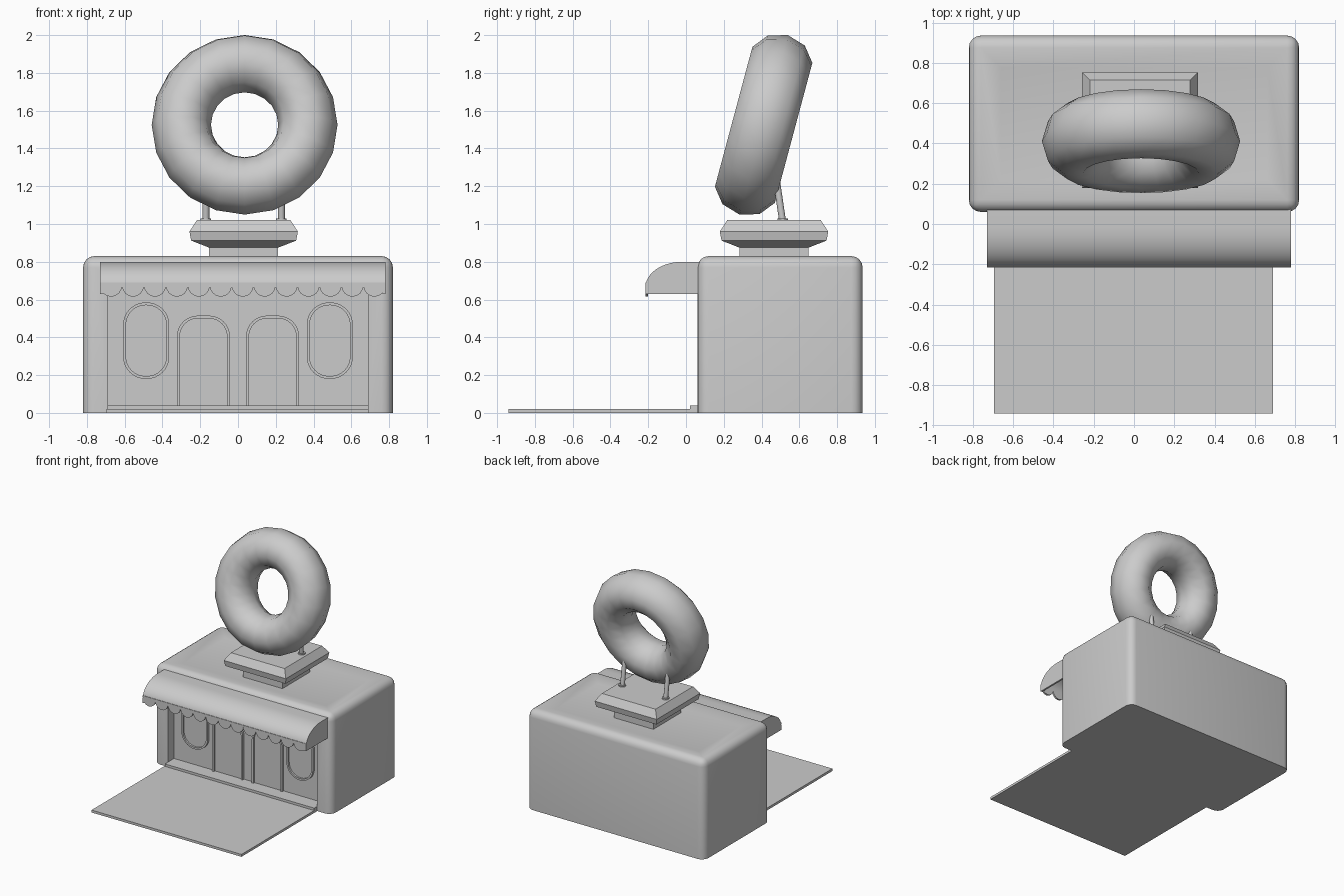
import bpy, bmesh, math
from mathutils import Matrix, Vector

cube = bpy.data.objects.get("Cube")
if cube:
    bpy.data.objects.remove(cube, do_unlink=True)

grey = bpy.data.materials.new("plain grey")
grey.use_nodes = True
grey.diffuse_color = (0.6, 0.6, 0.6, 1)
grey.node_tree.nodes["Principled BSDF"].inputs["Base Color"].default_value = (0.6, 0.6, 0.6, 1)


def finish(name, bm, smooth=False):
    """Turn a bmesh into a named object."""
    bmesh.ops.recalc_face_normals(bm, faces=bm.faces)
    mesh = bpy.data.meshes.new(name)
    bm.to_mesh(mesh)
    bm.free()
    mesh.materials.append(grey)
    ob = bpy.data.objects.new(name, mesh)
    bpy.context.collection.objects.link(ob)
    if smooth:
        shade(ob)
    return ob


def shade(ob, angle=40):
    bpy.ops.object.select_all(action='DESELECT')
    ob.select_set(True)
    bpy.context.view_layer.objects.active = ob
    bpy.ops.object.shade_smooth_by_angle(angle=math.radians(angle))


def box_mesh(lo, hi):
    lo, hi = Vector(lo), Vector(hi)
    bm = bmesh.new()
    mat = Matrix.Translation((lo + hi) / 2) @ Matrix.Diagonal((*(hi - lo), 1))
    bmesh.ops.create_cube(bm, size=1, matrix=mat)
    return bm


def box(name, lo, hi):
    return finish(name, box_mesh(lo, hi))


def prism(name, points, push, smooth=False):
    """Extrude a closed outline along a vector."""
    bm = bmesh.new()
    face = bm.faces.new([bm.verts.new(p) for p in points])
    new = bmesh.ops.extrude_face_region(bm, geom=[face])["geom"]
    bmesh.ops.translate(bm, vec=push, verts=[v for v in new if isinstance(v, bmesh.types.BMVert)])
    return finish(name, bm, smooth)


def rounded(cx, half, bottom, top, r, y, round_bottom):
    """Outline of a panel with rounded corners in the facade plane."""
    corners = [(1, top - r, 0), (-1, top - r, 90)]
    if round_bottom:
        corners += [(-1, bottom + r, 180), (1, bottom + r, 270)]
    pts = []
    for side, z, start in corners:
        for i in range(9):
            a = math.radians(start + i * 90 / 8)
            pts.append((cx + side * (half - r) + r * math.cos(a), y, z + r * math.sin(a)))
    if not round_bottom:
        pts += [(cx - half, y, bottom), (cx + half, y, bottom)]
    return pts


def frame(name, outer, inner, depth):
    """Raised band between two matching outlines."""
    bm = bmesh.new()
    push = Vector((0, -depth, 0))
    rings = [[bm.verts.new(Vector(p) + o) for p in pts]
             for pts, o in ((outer, push * 0), (outer, push), (inner, push), (inner, push * 0))]
    n = len(outer)
    for k in range(4):
        a, b = rings[k], rings[(k + 1) % 4]
        for i in range(n):
            j = (i + 1) % n
            bm.faces.new((a[i], a[j], b[j], b[i]))
    return finish(name, bm, True)


# Building shell with rounded edges and a shallow dished roof
WALL = 0.14
bm = box_mesh((-0.82, 0.06, 0), (0.82, 0.935, 0.83))
edges = [e for e in bm.edges if max(v.co.z for v in e.verts) > 0.5]
bmesh.ops.bevel(bm, geom=edges, offset=0.06, segments=4, profile=0.5, affect='EDGES')
roof = max((f for f in bm.faces if f.normal.z > 0.99), key=lambda f: f.calc_area())
bmesh.ops.inset_region(bm, faces=[roof], thickness=0.14, depth=-0.02)
building = finish("building", bm)

# Recessed shop front cut out between the corner pillars
cutter = box("recess_cutter", (-0.69, -0.1, -0.1), (0.69, WALL, 0.74))
cutter.hide_render = True
cut = building.modifiers.new("recess", 'BOOLEAN')
cut.operation, cut.object, cut.solver = 'DIFFERENCE', cutter, 'EXACT'
bpy.context.view_layer.objects.active = building
bpy.ops.object.modifier_apply(modifier=cut.name)
bpy.data.objects.remove(cutter, do_unlink=True)
shade(building)

# Forecourt and doorstep
box("forecourt", (-0.695, -0.94, 0), (0.69, WALL, 0.02))
box("doorstep", (-0.69, 0.02, 0), (0.69, WALL, 0.04))

# Arched doors and rounded windows
for side, label in ((-1, "right"), (1, "left")):
    for kind, cx, half, low, top, r in (("door", 0.183, 0.14, 0.04, 0.515, 0.11),
                                        ("window", 0.486, 0.122, 0.18, 0.585, 0.118)):
        rb = kind == "window"
        outline = rounded(side * cx, half, low, top, r, WALL, rb)
        rim = 0.015
        inner = rounded(side * cx, half - rim, low + rim * rb, top - rim, r - rim, WALL, rb)
        frame(f"{label}_{kind}_frame", outline, inner, 0.02)
        prism(f"{label}_{kind}_panel", inner, (0, -0.005, 0))

# Awning: curved canopy with closed ends
X0, X1, FRONT = -0.73, 0.78, -0.215


def canopy(inset):
    arc = [(-0.02 - (0.195 - inset) * math.sin(a), 0.665 + (0.135 - inset) * math.cos(a))
           for a in (math.radians(i * 9) for i in range(11))]
    return [(0.1, 0.8 - inset)] + arc


shell = canopy(0) + canopy(0.015)[::-1]
prism("awning_canopy", [(X0, y, z) for y, z in shell], (X1 - X0, 0, 0), True)
end = [(0.1, 0.63)] + canopy(0) + [(FRONT, 0.63)]
for name, x in (("awning_right_end", X0), ("awning_left_end", X1 - 0.015)):
    prism(name, [(x, y, z) for y, z in end], (0.015, 0, 0))

# Scalloped valance along the awning front
COUNT = 13
step = (X1 - X0) / COUNT
edge = [(X1, FRONT, 0.69), (X0, FRONT, 0.69)]
for k in range(COUNT):
    for i in range(9):
        a = math.pi * i / 8
        if i or not k:
            edge.append((X0 + step * (k + 0.5 - 0.5 * math.cos(a)), FRONT, 0.675 - 0.06 * math.sin(a)))
prism("awning_valance", edge, (0, 0.015, 0))

# Sign plinth: square neck and a chamfered slab
CX, CY = 0.03, 0.466
bm = bmesh.new()
prev = None
for half, z in ((0.183, 0.8), (0.183, 0.875), (0.278, 0.912), (0.287, 0.96), (0.248, 1.02)):
    ring = [bm.verts.new((CX + sx * half, CY + sy * half, z))
            for sx, sy in ((-1, -1), (1, -1), (1, 1), (-1, 1))]
    if prev:
        for i in range(4):
            j = (i + 1) % 4
            bm.faces.new((prev[i], prev[j], ring[j], ring[i]))
    else:
        bm.faces.new(ring)
    prev = ring
bm.faces.new(prev)
finish("sign_plinth", bm)


def rod(name, start, stop, r):
    start, stop = Vector(start), Vector(stop)
    d = stop - start
    bm = bmesh.new()
    mat = Matrix.Translation((start + stop) / 2) @ d.to_track_quat('Z', 'Y').to_matrix().to_4x4()
    bmesh.ops.create_cone(bm, cap_ends=True, segments=12, radius1=r, radius2=r, depth=d.length, matrix=mat)
    return finish(name, bm, True)


# Posts with small feet
for side, label in ((-1, "right"), (1, "left")):
    x = CX + side * 0.2
    rod(f"{label}_post", (x, 0.512, 1.01), (x, 0.478, 1.24), 0.018)
    rod(f"{label}_post_foot", (x, 0.512, 1.015), (x, 0.512, 1.03), 0.028)

# Big ring leaning back on the posts
bpy.ops.mesh.primitive_torus_add(major_radius=0.335, minor_radius=0.157, major_segments=20,
                                 minor_segments=10, location=(0.035, 0.411, 1.525),
                                 rotation=(math.radians(75), 0, 0))
ring = bpy.context.object
ring.name = "ring_sign"
ring.scale.z = 1.1
ring.data.materials.append(grey)
bpy.ops.object.shade_smooth()
